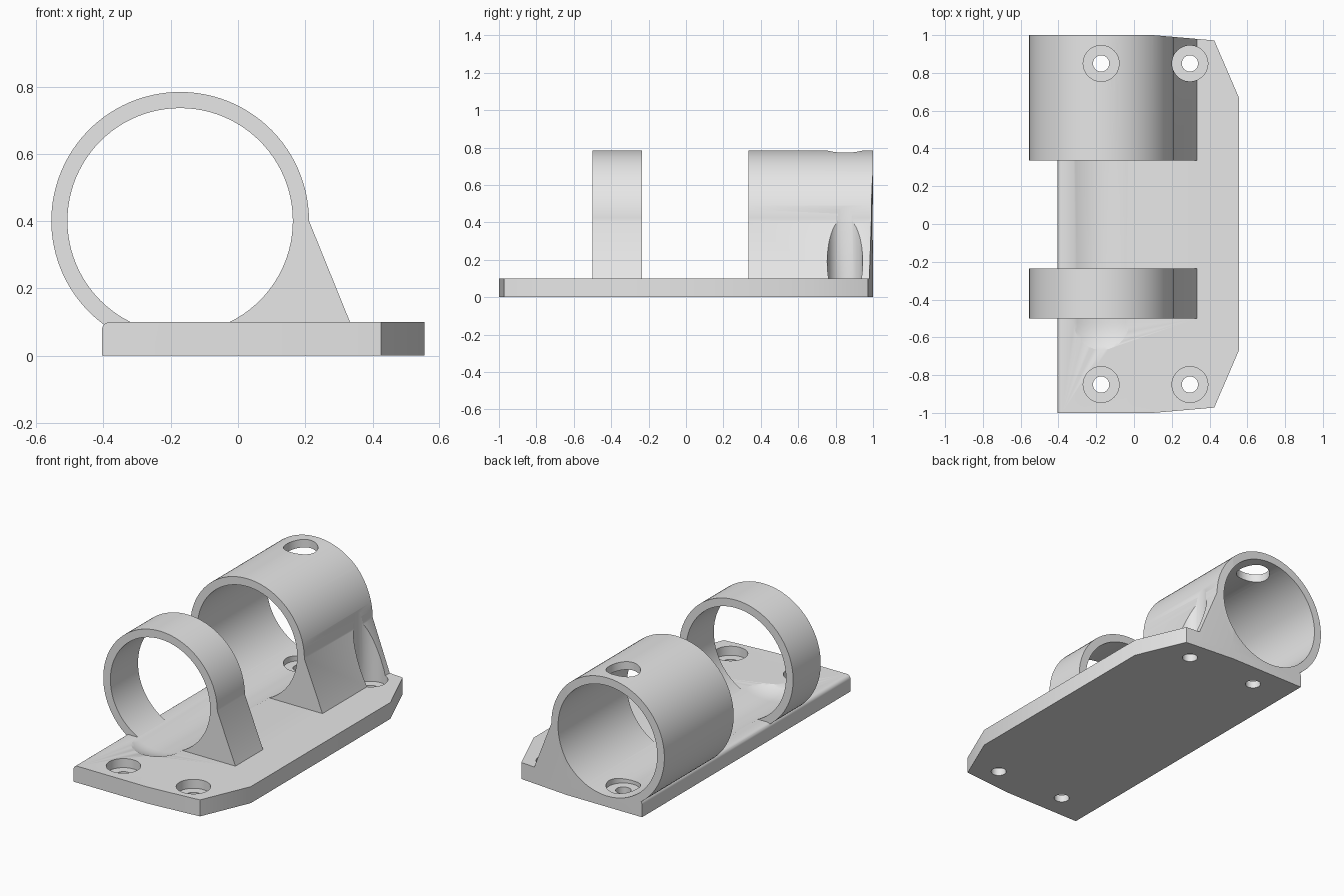
import bpy, bmesh, math
from mathutils import Matrix, Vector

if "Cube" in bpy.data.objects:
    bpy.data.objects.remove(bpy.data.objects["Cube"])

AX, AZ = -0.172, 0.401          # bore axis position
R_OUT, R_IN = 0.383, 0.335      # ring radii
PLATE_H = 0.10

grey = bpy.data.materials.new("light grey")
grey.diffuse_color = (0.8, 0.8, 0.8, 1)
grey.use_nodes = True
grey.node_tree.nodes["Principled BSDF"].inputs["Base Color"].default_value = grey.diffuse_color


def to_object(name, bm):
    bmesh.ops.recalc_face_normals(bm, faces=bm.faces)
    mesh = bpy.data.meshes.new(name)
    bm.to_mesh(mesh)
    bm.free()
    mesh.materials.append(grey)
    ob = bpy.data.objects.new(name, mesh)
    bpy.context.collection.objects.link(ob)
    return ob


def prism(points, direction):
    """Extrude a closed outline of 3D points along a vector."""
    bm = bmesh.new()
    face = bm.faces.new([bm.verts.new(p) for p in points])
    out = bmesh.ops.extrude_face_region(bm, geom=[face])
    moved = [g for g in out["geom"] if isinstance(g, bmesh.types.BMVert)]
    bmesh.ops.translate(bm, verts=moved, vec=Vector(direction))
    return bm


def cylinder(name, x, y, r, z0, z1):
    pts = [(x + r * math.cos(a), y + r * math.sin(a), z0)
           for a in (math.tau * i / 48 for i in range(48))]
    return to_object(name, prism(pts, (0, 0, z1 - z0)))


def boolean(target, other, operation):
    """Apply a boolean and remove the helper object."""
    other.hide_render = True
    mod = target.modifiers.new("cut", "BOOLEAN")
    mod.operation, mod.solver, mod.object = operation, "EXACT", other
    bpy.context.view_layer.objects.active = target
    bpy.ops.object.modifier_apply(modifier=mod.name)
    bpy.data.objects.remove(other, do_unlink=True)


def outline(left, z):
    half = [(0.555, 0.67), (0.425, 0.972), (0.10, 1.0), (left, 1.0)]
    pts = half + [(x, -y) for x, y in reversed(half)]
    return [(x, y, z) for x, y in pts]


# Base plate with a rounded long left edge
bm = prism(outline(-0.405, 0), (0, 0, PLATE_H))
edge = [e for e in bm.edges
        if all(v.co.x < -0.4 and v.co.z > 0.05 for v in e.verts)]
bmesh.ops.bevel(bm, geom=edge, offset=0.025, segments=6, profile=0.5,
                affect="EDGES")
body = to_object("clamp_base", bm)


# Rings with a sloping gusset on the right
def ring(name, y0, y1):
    pts = [(0.333, y0, 0.05), (0.333, y0, PLATE_H)]
    end = math.radians(246.4)
    for i in range(73):
        a = end * i / 72
        pts.append((AX + R_OUT * math.cos(a), y0, AZ + R_OUT * math.sin(a)))
    ob = to_object(name, prism(pts, (0, y1 - y0, 0)))
    trim = to_object("trim", prism(outline(-1.0, -0.5), (0, 0, 2)))
    boolean(ob, trim, "INTERSECT")
    return ob


boolean(body, ring("front_ring", -0.5, -0.235), "UNION")
boolean(body, ring("rear_ring", 0.335, 1.1), "UNION")

# Long bore with a domed front end, lathed around its axis
bm = bmesh.new()
Y0, N = -0.52, 20
path = [(0, Y0 - R_IN * math.cos(math.pi / 2 * i / N),
         -R_IN * math.sin(math.pi / 2 * i / N)) for i in range(N + 1)]
path += [(0, 1.2, -R_IN), (0, 1.2, 0)]
verts = [bm.verts.new(p) for p in path]
edges = [bm.edges.new(pair) for pair in zip(verts, verts[1:])]
bmesh.ops.spin(bm, geom=verts + edges, cent=(0, 0, 0), axis=(0, 1, 0),
               angle=math.tau, steps=96)
bmesh.ops.remove_doubles(bm, verts=bm.verts, dist=1e-4)
bmesh.ops.transform(bm, matrix=Matrix.Translation((AX, 0, AZ)), verts=bm.verts)
boolean(body, to_object("bore", bm), "DIFFERENCE")

# Counterbored screw holes, with clearance straight up through the ring
for x in (-0.174, 0.296):
    for y in (-0.85, 0.85):
        boolean(body, cylinder("counterbore", x, y, 0.095, 0.045, 1.2),
                "DIFFERENCE")
        boolean(body, cylinder("screw_hole", x, y, 0.043, -0.1, 0.2),
                "DIFFERENCE")

bpy.ops.object.select_all(action="DESELECT")
body.select_set(True)
bpy.context.view_layer.objects.active = body
bpy.ops.object.shade_smooth_by_angle(angle=math.radians(25))
